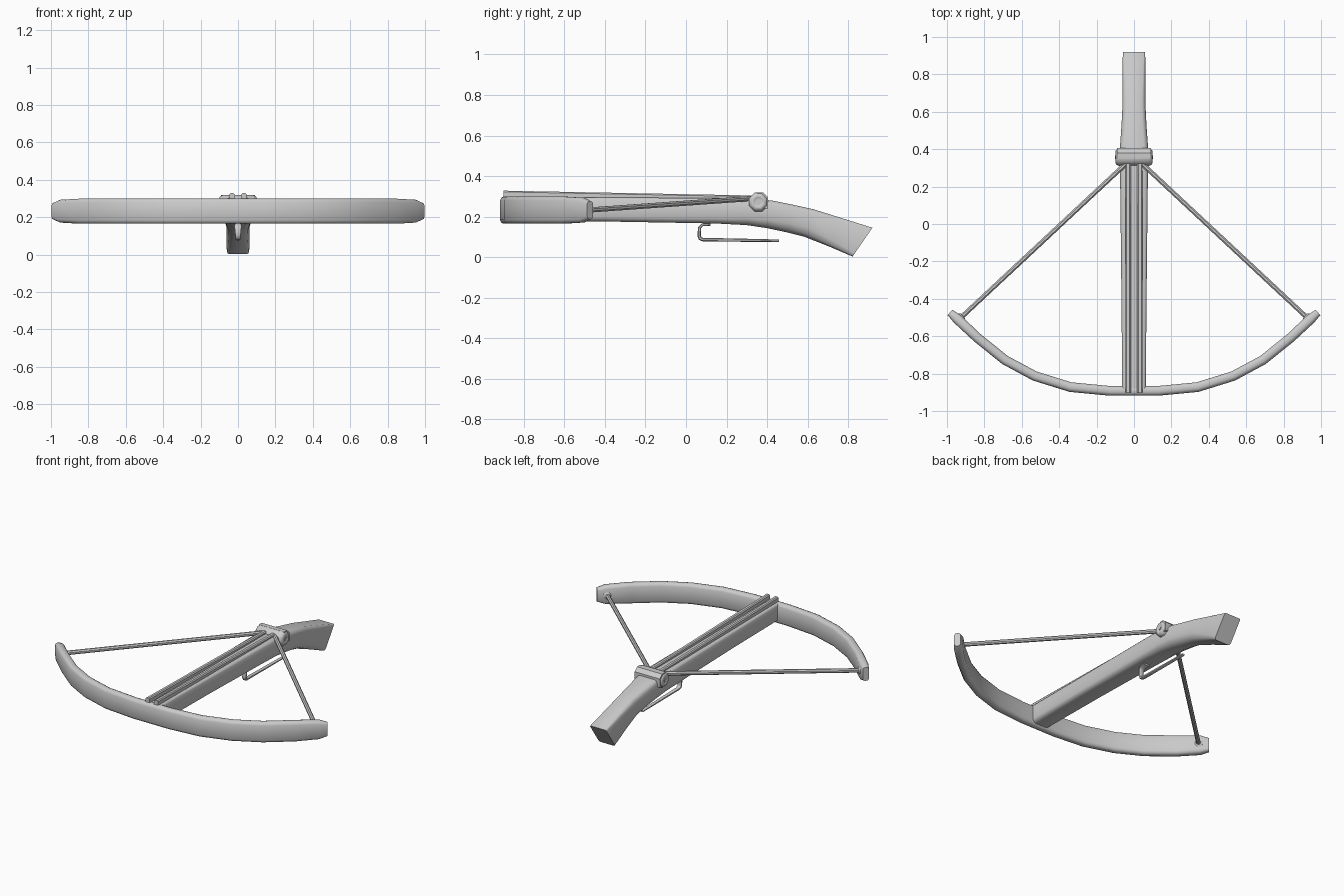
import bpy, math
from mathutils import Vector

if "Cube" in bpy.data.objects:
    bpy.data.objects.remove(bpy.data.objects["Cube"])


def loft(name, rings, angle=40):
    """Skin a list of equal-sized point rings and cap both ends."""
    n = len(rings[0])
    verts = [tuple(p) for r in rings for p in r]
    faces = [(i * n + j, i * n + (j + 1) % n, (i + 1) * n + (j + 1) % n, (i + 1) * n + j)
             for i in range(len(rings) - 1) for j in range(n)]
    faces += [tuple(range(n))[::-1], tuple(range(len(verts) - n, len(verts)))]
    mesh = bpy.data.meshes.new(name)
    mesh.from_pydata(verts, [], faces)
    ob = bpy.data.objects.new(name, mesh)
    bpy.context.collection.objects.link(ob)
    bpy.context.view_layer.objects.active = ob
    bpy.ops.object.select_all(action='DESELECT')
    ob.select_set(True)
    bpy.ops.object.mode_set(mode='EDIT')
    bpy.ops.mesh.select_all(action='SELECT')
    bpy.ops.mesh.normals_make_consistent(inside=False)
    bpy.ops.object.mode_set(mode='OBJECT')
    bpy.ops.object.shade_smooth_by_angle(angle=math.radians(angle))
    return ob


def turned(name, start, axis, profile, sides=8):
    """Lathe (distance, radius) pairs along an axis."""
    start, axis = Vector(start), Vector(axis).normalized()
    u = axis.cross(Vector((0, 0, 1))).normalized()
    v = axis.cross(u)
    angs = [2 * math.pi * (k + .5) / sides for k in range(sides)]
    return loft(name, [[start + axis * d + (u * math.cos(a) + v * math.sin(a)) * r
                        for a in angs] for d, r in profile])


# Bow limb: rounded rectangular section swept along the arc
half = [(.13, -.892), (.34, -.872), (.53, -.813), (.69, -.727), (.84, -.606), (.945, -.507), (.984, -.473)]
path = [(-x, y) for x, y in reversed(half)] + half
sec = [(-1, -.72), (-.72, -.93), (-.3, -1), (.3, -1), (.72, -.93), (1, -.72),
       (1, .72), (.72, .93), (.3, 1), (-.3, 1), (-.72, .93), (-1, .72)]
rings = []
for i, (x, y) in enumerate(path):
    a, b = Vector(path[max(i - 1, 0)]), Vector(path[min(i + 1, len(path) - 1)])
    t = (b - a).normalized()
    end = min(i, len(path) - 1 - i)
    h, w = {0: (.044, .019), 1: (.061, .027)}.get(end, (.067, .026))
    rings.append([(x - t.y * s * w, y + t.x * s * w, .232 + q * h) for s, q in sec])
loft("bow_limb", rings, 50)

# Stock: y/z of top, y/z of bottom, half width, roundness
stations = [(-.88, .298, -.88, .178, .063, .35), (-.4, .294, -.4, .176, .067, .35),
            (.15, .292, .15, .166, .073, .4), (.33, .292, .3, .158, .075, .5),
            (.43, .278, .40, .143, .074, .6), (.53, .258, .50, .122, .067, .65),
            (.63, .236, .58, .102, .062, .65), (.77, .192, .70, .055, .061, .45),
            (.92, .145, .822, .003, .06, .2)]
rings = []
for ty, tz, by, bz, w, c in stations:
    k = c * .5
    s = [(-1, k), (-1, 1 - k * .5), (-1 + k * .4, 1 - k * .15), (-1 + k, 1),
         (1 - k, 1), (1 - k * .4, 1 - k * .15), (1, 1 - k * .5), (1, k),
         (1 - k * .6, k * .35), (1 - c, 0), (-1 + c, 0), (-1 + k * .6, k * .35)]
    rings.append([(x * w, by + (ty - by) * f, bz + (tz - bz) * f) for x, f in s])
loft("stock", rings, 45)

# Two bolt rails on top of the stock
for side in (-1, 1):
    rings = []
    for y, z0, z1 in ((-.9, .285, .328), (.34, .28, .304)):
        rings.append([(side * .031 + x, y, z) for x, z in
                      ((-.014, z0), (.014, z0), (.014, z1 - .006), (.008, z1), (-.008, z1), (-.014, z1 - .006))])
    loft("bolt_rail", rings, 30)

# String catch: rolling barrel with rounded ends and recessed pins
turned("string_catch", (-.1, .357, .272), (1, 0, 0),
       [(.003, .012), (.003, .022), (0, .027), (0, .034), (.006, .043), (.018, .05),
        (.182, .05), (.194, .043), (.2, .034), (.2, .027), (.197, .022), (.197, .012)])
turned("catch_pin", (-.101, .357, .272), (1, 0, 0), [(0, .011), (.202, .011)])
loft("catch_block", [[(x, y, z) for y, z in ((.35, .24), (.405, .24), (.405, .296), (.38, .319), (.35, .319))]
                     for x in (-.092, .092)], 30)

# Drawn string halves and their tip knots
for side in (-1, 1):
    a, b = Vector((side * .925, -.5, .231)), Vector((side * .03, .335, .29))
    turned("bow_string", a, b - a, [(0, .0135), ((b - a).length, .0135)])
    turned("string_knot", (side * .938, -.512, .231), b - a,
           [(0, .026), (.024, .026), (.03, .02), (.032, .012)])

# Trigger lever: flat bar bent beneath the stock (y, z, half thickness, half width)
bar = [(.12, .161, .006, .02), (.08, .159, .007, .02), (.067, .145, .008, .018),
       (.065, .105, .009, .014), (.07, .092, .009, .013), (.085, .086, .009, .012),
       (.25, .084, .008, .011), (.46, .081, .006, .01)]
rings = []
for i, (y, z, th, w) in enumerate(bar):
    a, b = bar[max(i - 1, 0)], bar[min(i + 1, len(bar) - 1)]
    t = Vector((b[0] - a[0], b[1] - a[1])).normalized()
    rings.append([(p * w, y - t.y * q * th, z + t.x * q * th) for p, q in
                  ((-1, -.5), (-.5, -1), (.5, -1), (1, -.5), (1, .5), (.5, 1), (-.5, 1), (-1, .5))])
loft("trigger_lever", rings, 50)
